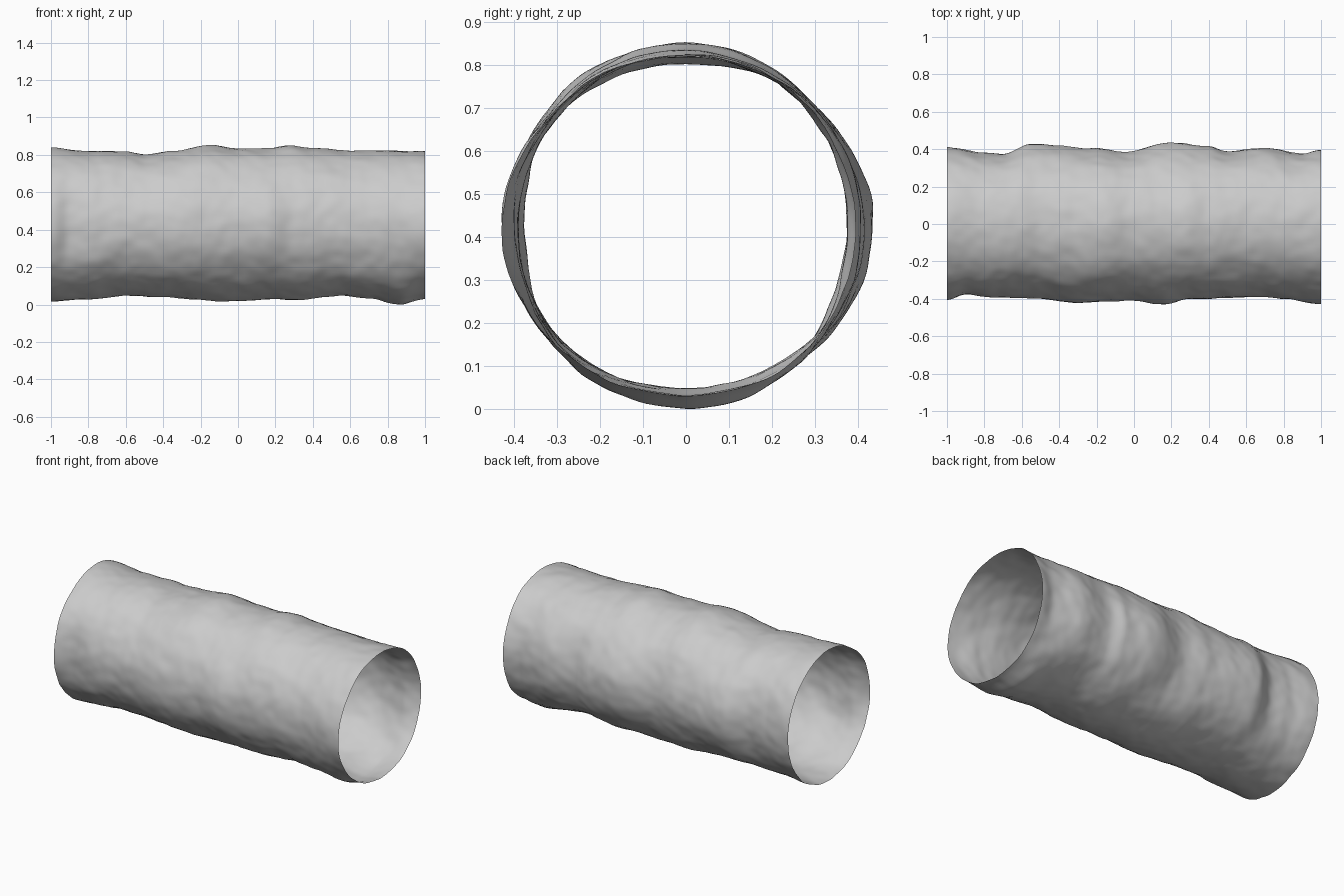
import bpy, bmesh, math
from mathutils import Vector, noise

if "Cube" in bpy.data.objects:
    bpy.data.objects.remove(bpy.data.objects["Cube"])

AXIS_Z, R0 = 0.43, 0.405
RINGS, SEGS = 120, 144

# radius along the length (x, radius) read on four sides of the tube
BACK = [(-1, .413), (-.8, .38), (-.7, .372), (-.55, .43), (-.4, .418), (-.2, .402), (-.05, .386),
        (.2, .437), (.4, .415), (.5, .387), (.7, .408), (.9, .375), (1, .395)]
TOP = [(-1, .415), (-.8, .397), (-.6, .395), (-.5, .38), (-.35, .398), (-.15, .43), (0, .41),
       (.15, .412), (.28, .428), (.4, .413), (.6, .4), (1, .395)]
FRONT = [(-1, .405), (-.9, .376), (-.75, .393), (-.5, .4), (-.3, .422), (0, .41), (.15, .43),
         (.3, .402), (.7, .388), (.8, .4), (1, .43)]
BOTTOM = [(-1, .408), (-.8, .395), (-.6, .378), (-.4, .385), (-.1, .406), (.2, .396), (.3, .402),
          (.55, .377), (.7, .39), (.87, .425), (1, .392)]
SIDES = [BACK, TOP, FRONT, BOTTOM]


def sample(profile, x):
    for (x0, r0), (x1, r1) in zip(profile, profile[1:]):
        if x <= x1:
            t = (x - x0) / (x1 - x0)
            return r0 + (r1 - r0) * t * t * (3 - 2 * t)
    return profile[-1][1]


def radius(x, a):
    r, used = 0.0, 0.0
    for k, profile in enumerate(SIDES):
        w = max(0.0, math.cos(a - k * math.pi / 2)) ** 4
        r += w * (sample(profile, x) - R0)
        used += w
    p = Vector((x, R0 * math.cos(a), R0 * math.sin(a)))
    broad = noise.noise(p * 3.2 + Vector((7.3, 1.1, 4.7)))
    fine = noise.noise(p * 8) * 0.005 + noise.noise(p * 17) * 0.003
    return R0 + r + broad * 0.03 * (1 - used) + fine


# open, crumpled tube
bm = bmesh.new()
rings = []
for i in range(RINGS + 1):
    x = -1 + 2 * i / RINGS
    ring = []
    for j in range(SEGS):
        a = 2 * math.pi * j / SEGS
        r = radius(x, a)
        ring.append(bm.verts.new((x, r * math.cos(a), AXIS_Z + r * math.sin(a))))
    rings.append(ring)
for lo, hi in zip(rings, rings[1:]):
    for j in range(SEGS):
        k = (j + 1) % SEGS
        bm.faces.new((lo[j], lo[k], hi[k], hi[j])).smooth = True
bmesh.ops.recalc_face_normals(bm, faces=bm.faces)

# rest the lowest point on the floor
drop = min(v.co.z for v in bm.verts)
bmesh.ops.translate(bm, verts=bm.verts, vec=(0, 0, -drop))

mesh = bpy.data.meshes.new("tunnel_wall")
bm.to_mesh(mesh)
bm.free()
bpy.context.collection.objects.link(bpy.data.objects.new("tunnel_wall", mesh))
